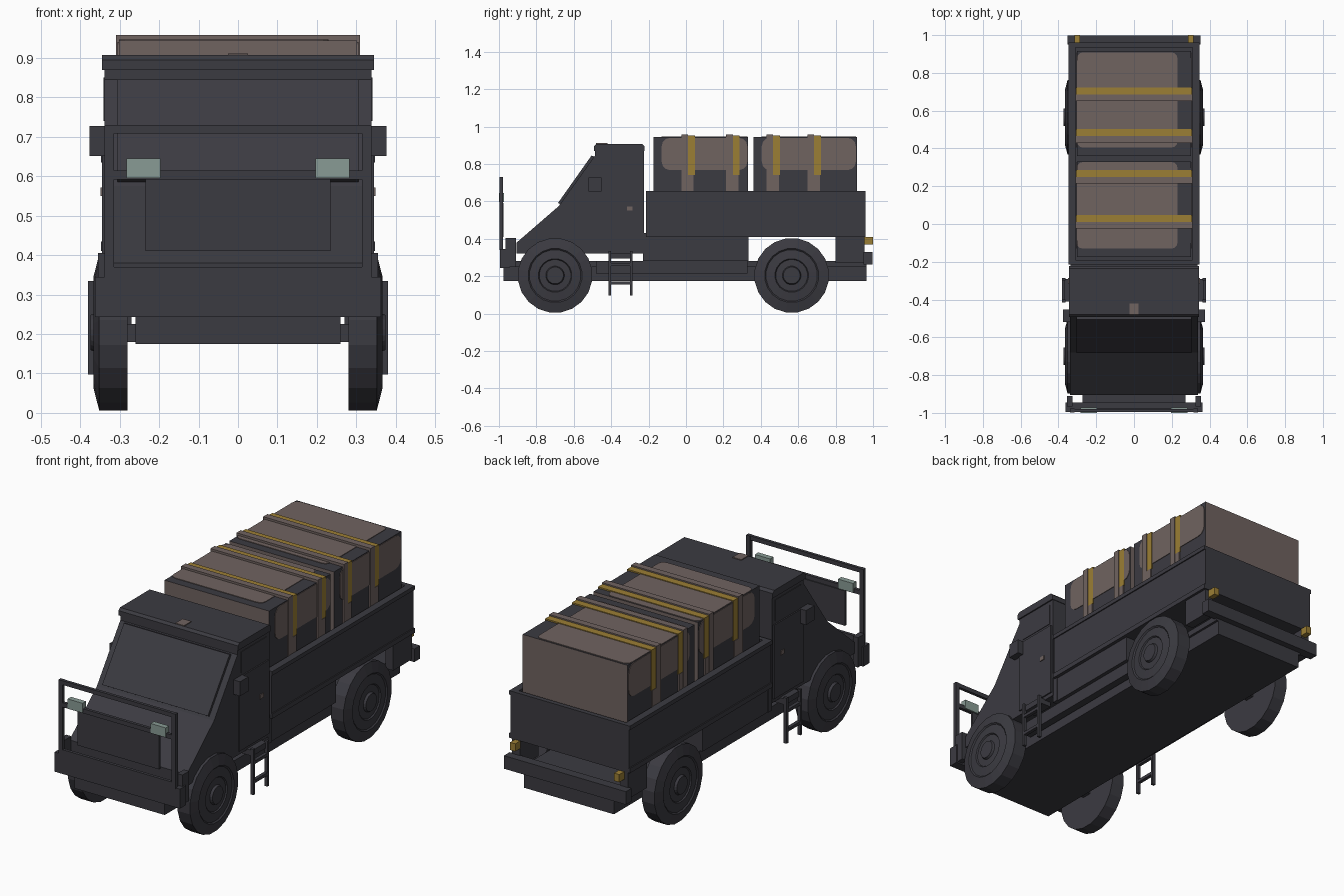
import bpy, bmesh, math
from mathutils import Vector


def mat(name, r, g, b):
    m = bpy.data.materials.new(name)
    m.diffuse_color = (r, g, b, 1)
    return m


DARK = mat("charcoal", 0.044, 0.043, 0.053)
BROWN = mat("canvas_brown", 0.160, 0.125, 0.117)
OCHRE = mat("ochre", 0.330, 0.210, 0.035)
LAMP = mat("lamp_glass", 0.250, 0.330, 0.300)


def finish(name, bm, *mats):
    bmesh.ops.recalc_face_normals(bm, faces=bm.faces)
    me = bpy.data.meshes.new(name)
    bm.to_mesh(me)
    bm.free()
    for m in mats:
        me.materials.append(m)
    ob = bpy.data.objects.new(name, me)
    bpy.context.collection.objects.link(ob)
    return ob


def box(name, x, y, z, *mats):
    bm = bmesh.new()
    bmesh.ops.create_cube(bm, size=1)
    for v in bm.verts:
        v.co = [(a + b) / 2 + c * (b - a) for c, (a, b) in zip(v.co, (x, y, z))]
    return finish(name, bm, *(mats or (DARK,)))


def pair(name, x, y, z, *mats):
    box(name + "_right", x, y, z, *mats)
    box(name + "_left", (-x[1], -x[0]), y, z, *mats)


def prism(name, pts, axis, a, b, m=DARK):
    # outline extruded along x (points are y,z) or z (points are x,y)
    bm = bmesh.new()
    put = (lambda p, d: (d, p[0], p[1])) if axis == "x" else (lambda p, d: (p[0], p[1], d))
    f = bm.faces.new([bm.verts.new(put(p, a)) for p in pts])
    ext = bmesh.ops.extrude_face_region(bm, geom=[f])
    shift = Vector(put((0, 0), b - a))
    for v in ext["geom"]:
        if isinstance(v, bmesh.types.BMVert):
            v.co += shift
    return finish(name, bm, m)


def rounded(u0, u1, v0, v1, r):
    pts = []
    for cu, cv, start in ((u1 - r, v1 - r, 0), (u0 + r, v1 - r, 90), (u0 + r, v0 + r, 180), (u1 - r, v0 + r, 270)):
        for i in range(4):
            t = math.radians(start + 30 * i)
            pts.append((cu + r * math.cos(t), cv + r * math.sin(t)))
    return pts


# wheels: revolved profile of (radius, x)
def wheel(name, side, y, n=20):
    prof = [(0.15, 0.28), (0.2, 0.28), (0.2, 0.352), (0.145, 0.366), (0.138, 0.36),
            (0.09, 0.366), (0.085, 0.36), (0.05, 0.362), (0.045, 0.374)]
    bm = bmesh.new()
    rings = [[bm.verts.new((side * x, y + r * math.cos(math.tau * (i + .5) / n),
                            0.204 + r * math.sin(math.tau * (i + .5) / n))) for i in range(n)]
             for r, x in prof]
    for a, b in zip(rings, rings[1:]):
        for i in range(n):
            bm.faces.new((a[i], a[(i + 1) % n], b[(i + 1) % n], b[i]))
    bm.faces.new(rings[0])
    bm.faces.new(rings[-1])
    finish(name, bm, DARK)


for end, y in (("front", -0.70), ("rear", 0.565)):
    wheel(end + "_wheel_right", 1, y)
    wheel(end + "_wheel_left", -1, y)
    box(end + "_axle", (-0.29, 0.29), (y - 0.025, y + 0.025), (0.18, 0.225))

# chassis
box("chassis", (-0.26, 0.26), (-0.975, 0.965), (0.175, 0.25))
box("chassis_top", (-0.272, 0.272), (-0.95, 0.965), (0.25, 0.28))
pair("side_rail", (0.27, 0.31), (-0.48, 0.33), (0.215, 0.28))

# cab
prism("cab", [(-0.905, 0.32), (-0.905, 0.38), (-0.68, 0.575), (-0.487, 0.845), (-0.487, 0.87),
              (-0.225, 0.87), (-0.225, 0.32)], "x", -0.338, 0.338)
prism("cab_roof", [(-0.492, 0.87), (-0.492, 0.895), (-0.48, 0.907), (-0.235, 0.907),
                   (-0.222, 0.895), (-0.222, 0.87)], "x", -0.345, 0.345)
prism("windshield", [(-0.672, 0.585), (-0.684, 0.592), (-0.505, 0.845), (-0.49, 0.84)], "x", -0.305, 0.305)
pair("door", (0.336, 0.345), (-0.48, -0.235), (0.34, 0.725))
pair("door_window", (0.336, 0.341), (-0.46, -0.25), (0.74, 0.85))
pair("door_handle", (0.342, 0.349), (-0.315, -0.285), (0.55, 0.572), BROWN)
pair("mirror", (0.336, 0.376), (-0.52, -0.452), (0.652, 0.727))
box("roof_marker", (-0.025, 0.025), (-0.48, -0.42), (0.905, 0.911), BROWN)
box("cab_bed_joint", (-0.335, 0.335), (-0.23, -0.2), (0.28, 0.43))

# front bumper and guard frame
box("front_bumper", (-0.362, 0.362), (-0.995, -0.945), (0.243, 0.345))
pair("bumper_horn", (0.325, 0.355), (-0.965, -0.91), (0.25, 0.405))
pair("guard_post", (0.315, 0.338), (-0.998, -0.978), (0.34, 0.73))
for nm, z in (("top", (0.708, 0.73)), ("middle", (0.592, 0.615)), ("low", (0.345, 0.37))):
    box("guard_bar_" + nm, (-0.32, 0.32), (-0.996, -0.98), z)
box("guard_plate", (-0.235, 0.235), (-0.985, -0.975), (0.41, 0.592))
pair("headlamp", (0.196, 0.283), (-1.0, -0.972), (0.596, 0.645), LAMP)

# steps below the doors
for y in (-0.415, -0.3):
    pair("step_rail", (0.362, 0.38), (y, y + 0.014), (0.097, 0.335))
for z in (0.155, 0.255):
    pair("step_rung", (0.362, 0.38), (-0.41, -0.29), (z, z + 0.016))
pair("step_bracket", (0.30, 0.37), (-0.41, -0.29), (0.295, 0.325))

# cargo bed
box("bed_floor", (-0.335, 0.335), (-0.21, 0.955), (0.41, 0.46))
pair("bed_wall", (0.315, 0.342), (-0.212, 0.958), (0.41, 0.65))
pair("bed_top_rail", (0.31, 0.348), (-0.215, 0.96), (0.635, 0.656))
pair("bed_base_rail", (0.33, 0.348), (-0.215, 0.96), (0.41, 0.435))
box("bed_front_wall", (-0.34, 0.34), (-0.215, -0.19), (0.41, 0.656))
box("tailgate", (-0.34, 0.34), (0.935, 0.96), (0.41, 0.656))
box("bed_skirt", (-0.33, 0.33), (-0.215, 0.335), (0.28, 0.415))
pair("rear_skirt", (0.29, 0.335), (0.8, 0.955), (0.27, 0.415))
box("rear_bumper", (-0.352, 0.352), (0.95, 0.998), (0.262, 0.33))
pair("tail_lamp", (0.285, 0.315), (0.955, 1.0), (0.37, 0.41), OCHRE)

# cargo blocks with canvas panels
for i, (y0, y1, p0, p1) in enumerate(((-0.175, 0.332, -0.13, 0.328), (0.36, 0.915, 0.405, 0.908))):
    nm = "cargo_%d" % (i + 1)
    ob = box(nm, (-0.302, 0.302), (y0, y1), (0.455, 0.944), DARK, BROWN)
    for f in ob.data.polygons:
        f.material_index = int(abs(f.normal.y) > 0.9)
    prism(nm + "_top_panel", rounded(-0.302, 0.23, p0, p1, 0.03), "z", 0.943, 0.947, BROWN)
    for s in (1, -1):
        prism(nm + "_side_panel", rounded(p0, p1, 0.767, 0.94, 0.045), "x", s * 0.3, s * 0.305, BROWN)

# straps with ochre edging
for y in (-0.025, 0.215, 0.43, 0.65):
    box("strap_top", (-0.31, 0.31), (y, y + 0.035), (0.935, 0.958), BROWN)
    pair("strap_side", (0.296, 0.31), (y, y + 0.035), (0.6, 0.958), BROWN)
    pair("strap_buckle", (0.296, 0.309), (y + 0.03, y + 0.066), (0.6, 0.74), BROWN)
    box("strap_edge_top", (-0.306, 0.306), (y + 0.034, y + 0.072), (0.942, 0.951), OCHRE)
    pair("strap_edge_side", (0.298, 0.307), (y + 0.034, y + 0.072), (0.74, 0.951), OCHRE)
